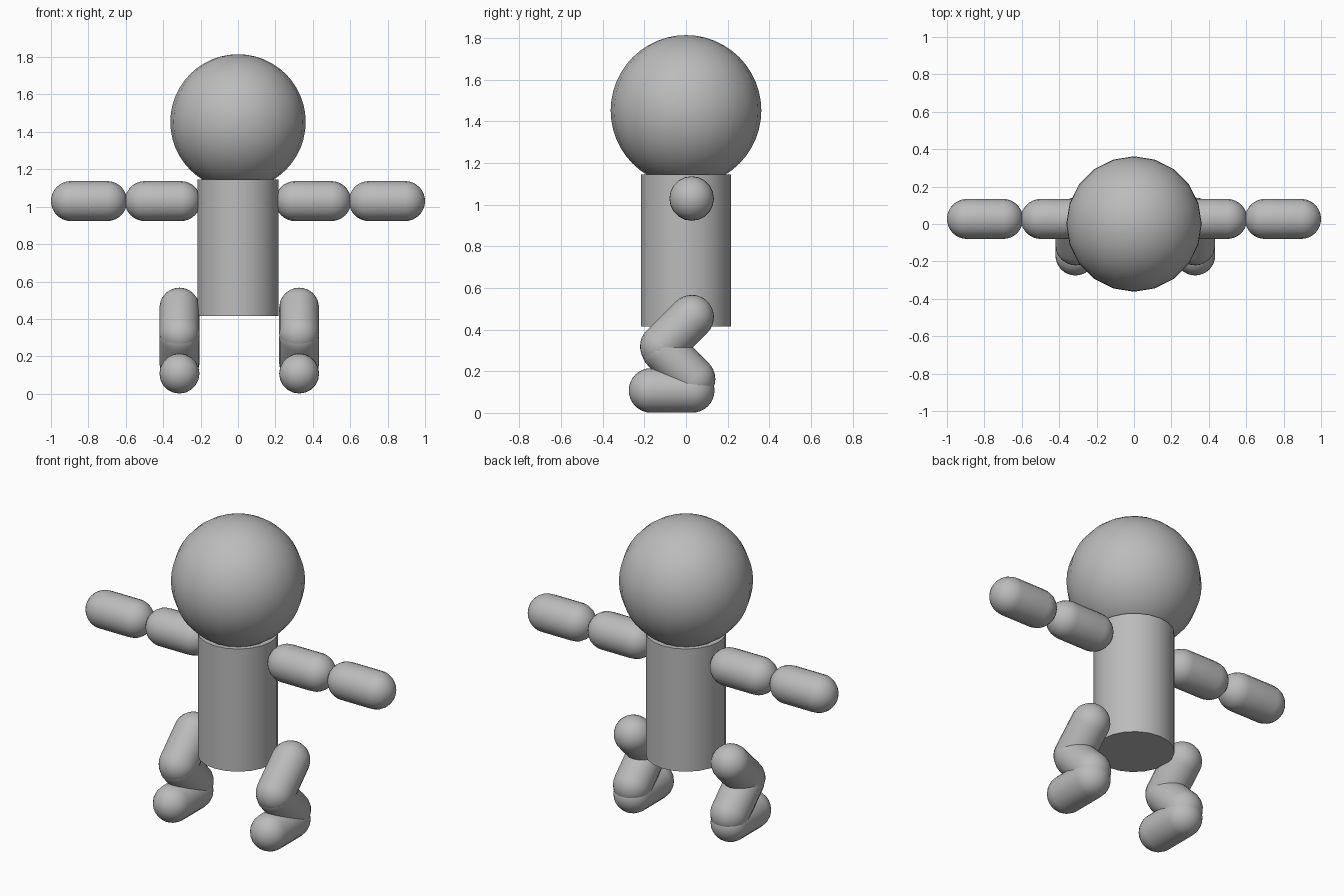
import bpy, bmesh, math
from mathutils import Vector

if "Cube" in bpy.data.objects:
    bpy.data.objects.remove(bpy.data.objects["Cube"])

SIDES = 20
LIMB_R = 0.107

grey = bpy.data.materials.new("plain_grey")
grey.diffuse_color = (0.5, 0.5, 0.5, 1)
grey.use_nodes = True
grey.node_tree.nodes["Principled BSDF"].inputs["Base Color"].default_value = grey.diffuse_color


def finish(name, bm):
    """Turn a bmesh into a smooth-shaded grey object."""
    bmesh.ops.recalc_face_normals(bm, faces=bm.faces[:])
    mesh = bpy.data.meshes.new(name)
    bm.to_mesh(mesh)
    bm.free()
    mesh.materials.append(grey)
    obj = bpy.data.objects.new(name, mesh)
    bpy.context.collection.objects.link(obj)
    bpy.ops.object.select_all(action='DESELECT')
    obj.select_set(True)
    bpy.context.view_layer.objects.active = obj
    bpy.ops.object.shade_smooth_by_angle(angle=math.radians(40))
    return obj


def lathe(name, profile):
    """Revolve (radius, height) points around z."""
    bm = bmesh.new()
    verts = [bm.verts.new((r, 0, z)) for r, z in profile]
    edges = [bm.edges.new(pair) for pair in zip(verts, verts[1:])]
    bmesh.ops.spin(bm, geom=verts + edges, cent=(0, 0, 0), axis=(0, 0, 1),
                   angle=math.tau, steps=SIDES)
    bmesh.ops.remove_doubles(bm, verts=bm.verts[:], dist=1e-4)
    return finish(name, bm)


def capsule(name, start, end, radius=LIMB_R, steps=8):
    """Rounded rod between the centres of its two end domes."""
    start, end = Vector(start), Vector(end)
    axis = end - start
    half = axis.length / 2
    arc = [math.pi / 2 * i / steps for i in range(steps + 1)]
    profile = [(radius * math.sin(a), half + radius * math.cos(a)) for a in arc]
    profile += [(r, -z) for r, z in reversed(profile)]
    obj = lathe(name, profile)
    obj.location = (start + end) / 2
    obj.rotation_euler = axis.to_track_quat('Z', 'Y').to_euler()
    return obj


# Head: a ball resting over the body top
head = lathe("head", [(0.362 * math.sin(math.pi * i / 24), 0.362 * math.cos(math.pi * i / 24))
                      for i in range(25)])
head.location = (0, 0, 1.453)

# Body: a plain capped cylinder
body = lathe("body", [(0, 0.73), (0.217, 0.73), (0.217, 0), (0, 0)])
body.location = (0, 0, 0.415)

for side, s, leg_x in (("left", 1, 0.327), ("right", -1, -0.313)):
    # Arms held straight out
    capsule(side + "_upper_arm", (s * 0.306, 0.027, 1.03), (s * 0.498, 0.027, 1.03))
    capsule(side + "_forearm", (s * 0.700, 0.027, 1.03), (s * 0.893, 0.027, 1.03))
    # Bent legs with flat feet
    capsule(side + "_thigh", (leg_x, 0.027, 0.46), (leg_x, -0.114, 0.32))
    capsule(side + "_shin", (leg_x, -0.107, 0.303), (leg_x, 0.034, 0.163))
    capsule(side + "_foot", (leg_x, -0.168, 0.108), (leg_x, 0.030, 0.108))
